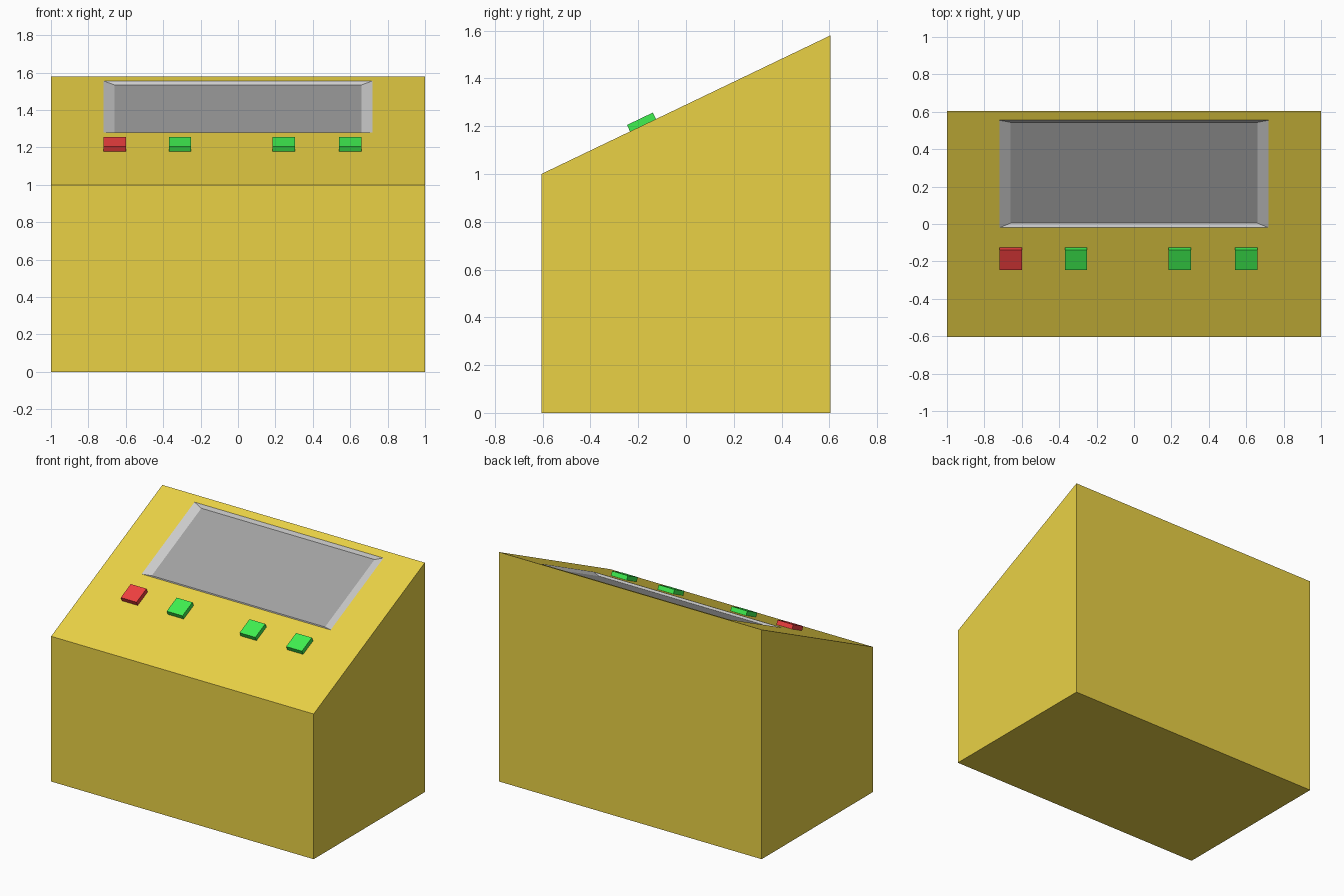
import bpy, bmesh
from math import atan2
from mathutils import Matrix, Vector

if "Cube" in bpy.data.objects:
    bpy.data.objects.remove(bpy.data.objects["Cube"])

W, D = 1.0, 0.605              # half width, half depth
Z_FRONT, Z_BACK = 1.0, 1.58
TILT = atan2(Z_BACK - Z_FRONT, 2 * D)
# Frame of the sloping panel: local x across, y up the slope, z out of it
PANEL = Matrix.Translation((0, 0, (Z_FRONT + Z_BACK) / 2)) @ Matrix.Rotation(TILT, 4, 'X')
COS = PANEL[1][1]


def material(name, rgb):
    m = bpy.data.materials.new(name)
    m.diffuse_color = (*rgb, 1)
    m.use_nodes = True
    m.node_tree.nodes["Principled BSDF"].inputs["Base Color"].default_value = m.diffuse_color
    return m


def make_object(name, bm, mat):
    me = bpy.data.meshes.new(name)
    bm.to_mesh(me)
    bm.free()
    me.materials.append(mat)
    ob = bpy.data.objects.new(name, me)
    bpy.context.collection.objects.link(ob)
    return ob


def panel_rect(bm, hx, y0, y1, z=0.0):
    """Four vertices of a rectangle in the panel frame, counter-clockwise."""
    return [bm.verts.new(PANEL @ Vector(p)) for p in
            ((-hx, y0, z), (hx, y0, z), (hx, y1, z), (-hx, y1, z))]


def bridge(bm, outer, inner):
    for i in range(4):
        j = (i + 1) % 4
        bm.faces.new((outer[i], outer[j], inner[j], inner[i]))


gold = material("gold", (0.82, 0.64, 0.06))
grey = material("rim_grey", (0.64, 0.64, 0.64))
dark = material("screen_grey", (0.36, 0.36, 0.36))
green = material("green", (0.05, 0.87, 0.08))
red = material("red", (0.87, 0.05, 0.05))

# Screen opening on the panel and the sunken floor inside it
OPENING = (0.72, -0.02 / COS, 0.555 / COS)
FLOOR = (0.66, OPENING[1] + 0.02, OPENING[2] - 0.02, -0.015)

# Cabinet: wedge box whose sloping top has a rectangular opening
bm = bmesh.new()
base = [bm.verts.new(p) for p in ((-W, -D, 0), (W, -D, 0), (W, D, 0), (-W, D, 0))]
top = panel_rect(bm, W, -D / COS, D / COS)
bridge(bm, base, top)
bm.faces.new(base[::-1])
bridge(bm, top, panel_rect(bm, *OPENING))
make_object("cabinet", bm, gold)

# Sloping walls around the sunken screen
bm = bmesh.new()
bridge(bm, panel_rect(bm, *OPENING), panel_rect(bm, *FLOOR))
make_object("screen_rim", bm, grey)

# Screen
bm = bmesh.new()
bm.faces.new(panel_rect(bm, *FLOOR))
make_object("screen", bm, dark)

# Row of square buttons
SIZE, HEIGHT = 0.12, 0.03
for i, (x, mat) in enumerate(((-0.66, red), (-0.31, green), (0.245, green), (0.6, green))):
    bm = bmesh.new()
    bmesh.ops.create_cube(bm, size=1, matrix=PANEL
                          @ Matrix.Translation((x, -0.18 / COS, HEIGHT / 2))
                          @ Matrix.Diagonal((SIZE, SIZE, HEIGHT, 1)))
    make_object(f"button_{i + 1}", bm, mat)
